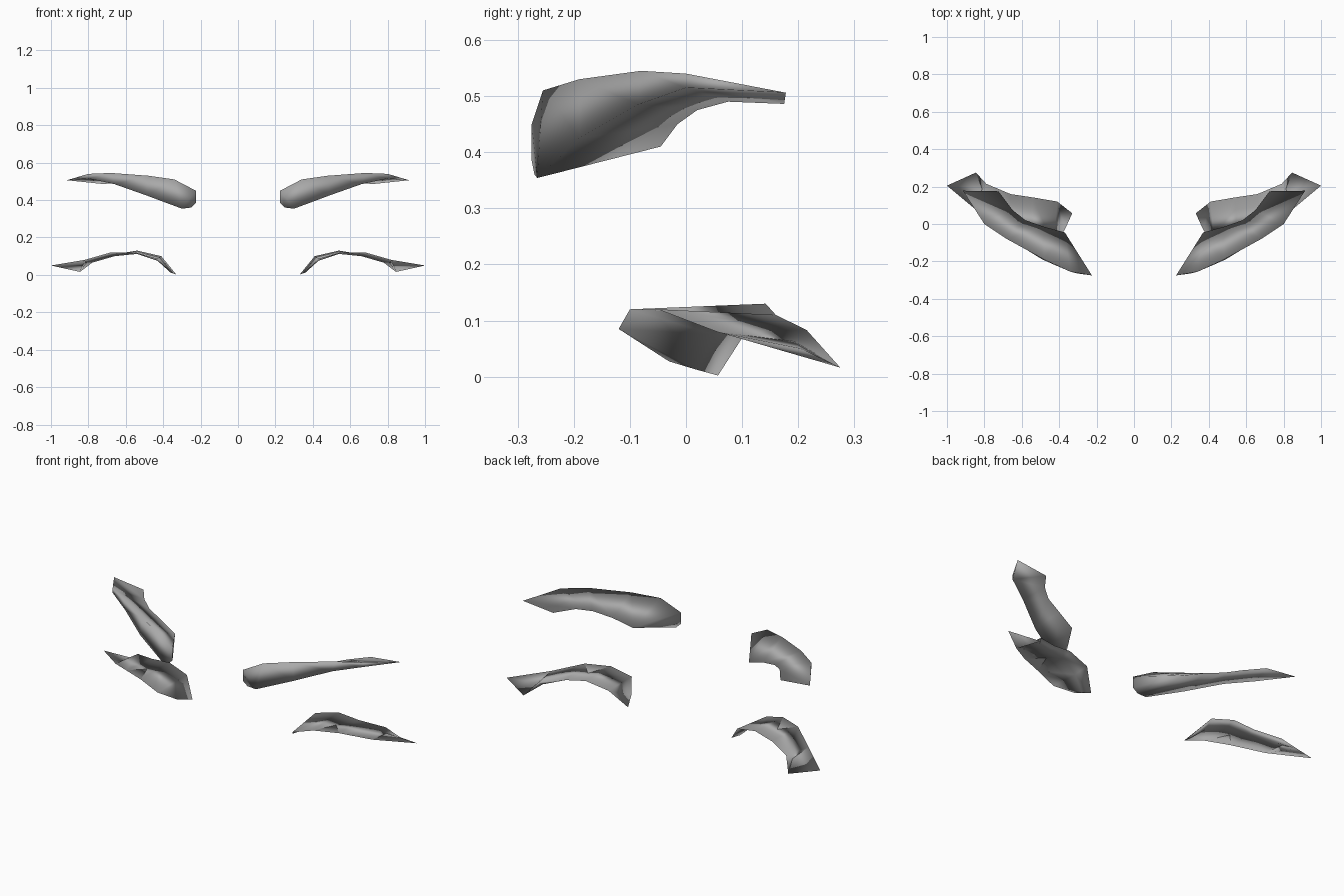
import bpy
import bmesh
from mathutils import Vector

cube = bpy.data.objects.get("Cube")
if cube:
    bpy.data.objects.remove(cube, do_unlink=True)

# One plain grey for every part
grey = bpy.data.materials.new("soft grey")
grey.use_nodes = True
colour = (0.4, 0.4, 0.4, 1)
grey.diffuse_color = colour
grey.node_tree.nodes["Principled BSDF"].inputs["Base Color"].default_value = colour


def build_strip(name, rails, cap, side):
    """Bridge three rails into a closed wedge; cap points round off the inner end."""
    bm = bmesh.new()

    def vert(p):
        return bm.verts.new(Vector((p[0] * side, p[1], p[2])))

    rows = [[vert(p) for p in rail] for rail in rails]
    for a, b in zip(rows, rows[1:] + rows[:1]):
        for i in range(len(a) - 1):
            bm.faces.new((a[i], a[i + 1], b[i + 1], b[i]))
    first = [row[0] for row in rows]
    if cap:
        rim = [first[0]] + [vert(p) for p in cap] + [first[1]]
        bm.faces.new(rim)
        for a, b in zip(rim, rim[1:]):
            bm.faces.new((a, b, first[2]))
    else:
        bm.faces.new(first)
    bm.faces.new([row[-1] for row in rows])
    bmesh.ops.remove_doubles(bm, verts=bm.verts, dist=0.002)
    bmesh.ops.recalc_face_normals(bm, faces=bm.faces)
    for face in bm.faces:
        face.smooth = True
    mesh = bpy.data.meshes.new(name)
    bm.to_mesh(mesh)
    bm.free()
    mesh.materials.append(grey)
    obj = bpy.data.objects.new(name, mesh)
    bpy.context.collection.objects.link(obj)


# Upper strip: top ridge, front lower edge, back edge
brow_rails = [
    [(.34, -.255, .51), (.48, -.19, .53), (.68, -.08, .545), (.80, 0, .54), (.915, .178, .507)],
    [(.30, -.265, .354), (.49, -.19, .425), (.66, -.085, .485), (.80, 0, .515), (.915, .178, .506)],
    [(.37, -.045, .41), (.48, -.015, .45), (.58, .02, .475), (.65, .075, .49), (.725, .175, .486)],
]
brow_cap = [(.225, -.275, .45), (.225, -.275, .385), (.25, -.27, .36)]

# Lower strip: front edge, back edge, underside
lash_rails = [
    [(.37, -.03, .027), (.43, -.12, .085), (.55, -.10, .12), (.68, -.05, .12),
     (.82, .055, .08), (1, .205, .05)],
    [(.33, .057, .002), (.41, .12, .10), (.54, .142, .13), (.66, .16, .11),
     (.79, .215, .083), (.845, .275, .016)],
    [(.36, .02, .012), (.43, .05, .075), (.54, .09, .112), (.66, .125, .10),
     (.78, .19, .065), (.845, .275, .016)],
]

for label, side in (("left", 1), ("right", -1)):
    build_strip(label + "_upper_brow", brow_rails, brow_cap, side)
    build_strip(label + "_lower_lash", lash_rails, None, side)
